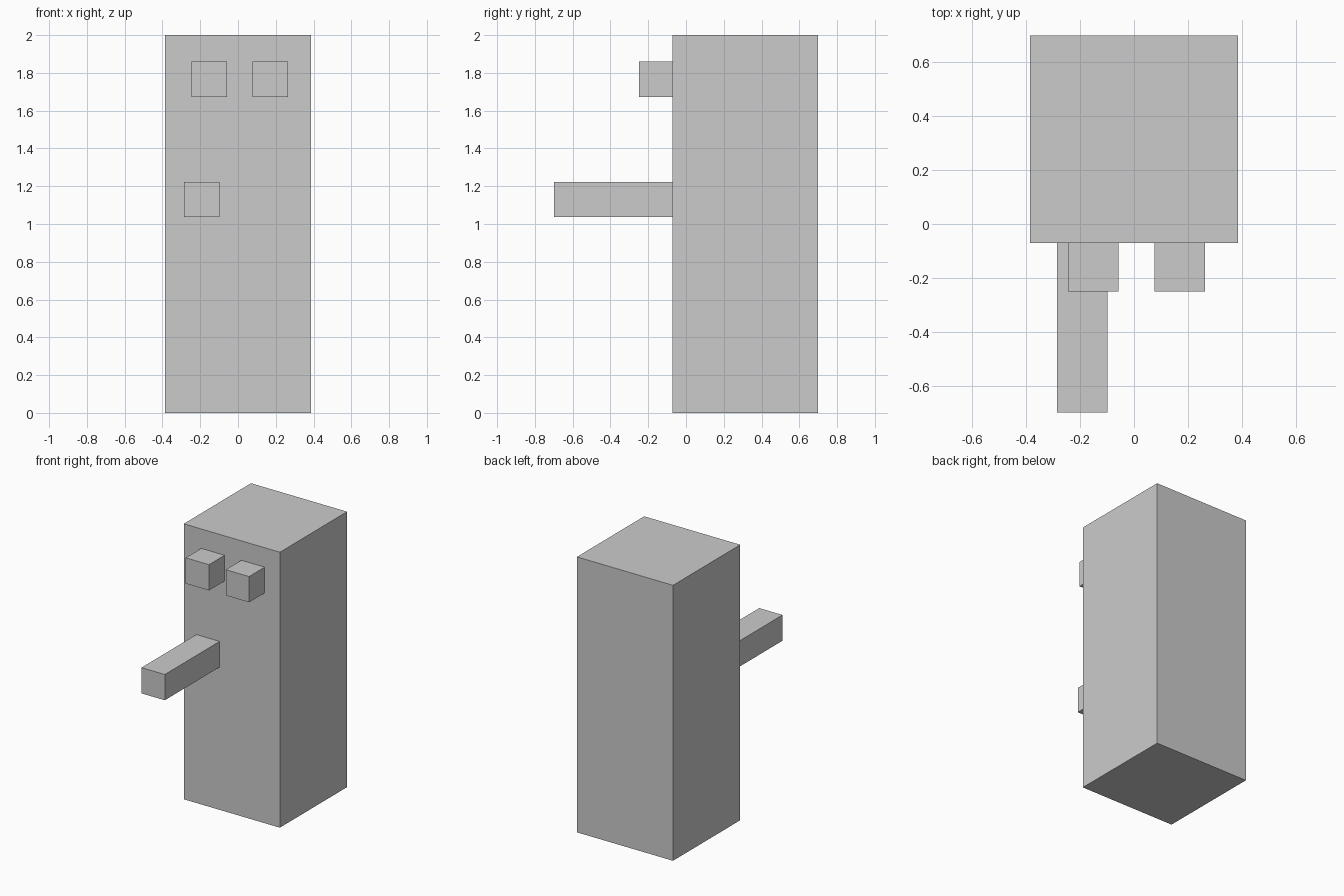
import bpy
import bmesh
from mathutils import Matrix, Vector

if "Cube" in bpy.data.objects:
    bpy.data.objects.remove(bpy.data.objects["Cube"])


def box(name, lo, hi):
    """Axis-aligned box between two opposite corners."""
    lo, hi = Vector(lo), Vector(hi)
    bm = bmesh.new()
    bmesh.ops.create_cube(bm, size=1, matrix=Matrix.Diagonal((*(hi - lo), 1)))
    mesh = bpy.data.meshes.new(name)
    bm.to_mesh(mesh)
    bm.free()
    obj = bpy.data.objects.new(name, mesh)
    obj.location = (lo + hi) / 2
    bpy.context.collection.objects.link(obj)
    return obj


FRONT = -0.071   # front face of the body
PEG = 0.187      # width and height of the projecting pieces

# Tall square body
box("body", (-0.386, FRONT, 0), (0.386, 0.70, 2))

# Two short blocks near the top of the front face
for name, x in (("left_eye", -0.245), ("right_eye", 0.077)):
    box(name, (x, -0.25, 1.672), (x + PEG, FRONT, 1.672 + PEG))

# Long bar projecting from the front
box("front_bar", (-0.285, -0.70, 1.036), (-0.285 + PEG, FRONT, 1.036 + PEG))
